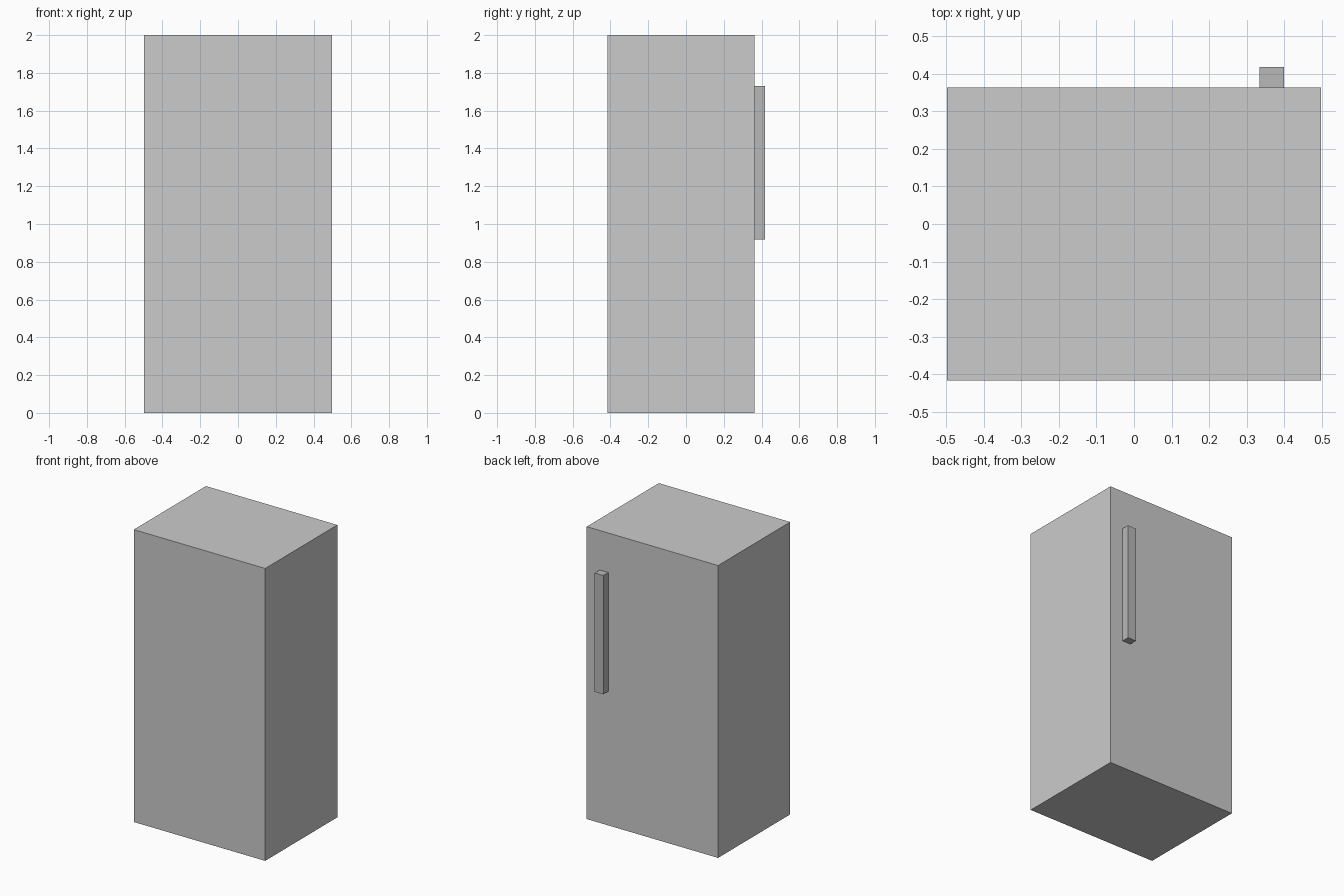
import bpy
from mathutils import Vector

if "Cube" in bpy.data.objects:
    bpy.data.objects.remove(bpy.data.objects["Cube"])


def box(name, low, high):
    """Add a box spanning two opposite corners."""
    low, high = Vector(low), Vector(high)
    bpy.ops.mesh.primitive_cube_add(size=1)
    obj = bpy.context.object
    obj.name = name
    for v in obj.data.vertices:
        v.co = v.co * (high - low)
    obj.location = (low + high) / 2
    return obj


DOOR_Y = 0.363

# Main cabinet
box("cabinet", (-0.497, -0.416, 0), (0.497, DOOR_Y, 2))

# Tall bar handle on the door face, slightly darker
handle = box("door_handle", (0.334, DOOR_Y, 0.917), (0.399, 0.417, 1.73))
dark = bpy.data.materials.new("dark_grey")
dark.diffuse_color = (0.48, 0.48, 0.48, 1)
dark.use_nodes = True
dark.node_tree.nodes["Principled BSDF"].inputs["Base Color"].default_value = dark.diffuse_color
handle.data.materials.append(dark)
